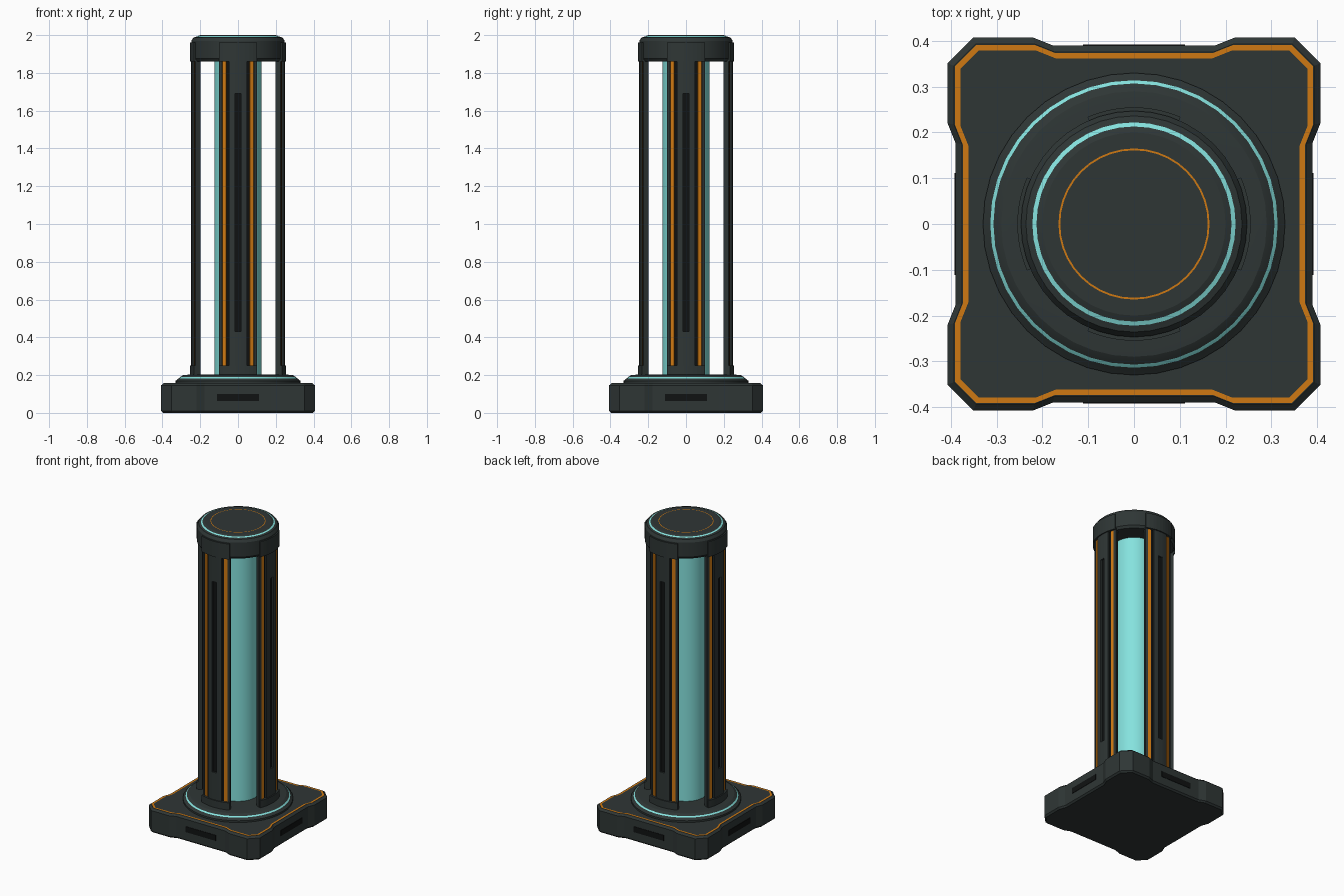
import bpy, bmesh
from math import sin, cos, pi, radians

old = bpy.data.objects.get("Cube")
if old:
    bpy.data.objects.remove(old, do_unlink=True)


def material(name, rgb):
    m = bpy.data.materials.new(name)
    m.use_nodes = True
    m.diffuse_color = (*rgb, 1)
    m.node_tree.nodes["Principled BSDF"].inputs["Base Color"].default_value = (*rgb, 1)
    return m


GREY = material("dark grey", (0.028, 0.037, 0.036))
BLACK = material("slot black", (0.005, 0.006, 0.006))
CYAN = material("glow cyan", (0.235, 0.76, 0.73))
ORANGE = material("trim orange", (0.62, 0.19, 0.006))


def finish(name, bm, mats, smooth=False):
    bmesh.ops.remove_doubles(bm, verts=bm.verts, dist=1e-5)
    bmesh.ops.recalc_face_normals(bm, faces=bm.faces)
    mesh = bpy.data.meshes.new(name)
    bm.to_mesh(mesh)
    bm.free()
    for m in mats:
        mesh.materials.append(m)
    ob = bpy.data.objects.new(name, mesh)
    bpy.context.collection.objects.link(ob)
    if smooth:
        bpy.ops.object.select_all(action='DESELECT')
        ob.select_set(True)
        bpy.context.view_layer.objects.active = ob
        bpy.ops.object.shade_smooth_by_angle(angle=radians(20))
    return ob


def loft(name, rings, mats, bands, smooth=False):
    """Skin closed rings in order and cap both ends; bands maps a band to a material slot."""
    bm = bmesh.new()
    loops = [[bm.verts.new(p) for p in ring] for ring in rings]
    n = len(loops[0])
    for k in range(len(loops) - 1):
        a, b = loops[k], loops[k + 1]
        for i in range(n):
            j = (i + 1) % n
            bm.faces.new((a[i], a[j], b[j], b[i])).material_index = bands.get(k, 0)
    bm.faces.new(loops[0][::-1])
    bm.faces.new(loops[-1])
    return finish(name, bm, mats, smooth)


def lathe(name, profile, mats, bands={}, sides=32):
    rings = [[(r * cos(2 * pi * i / sides), r * sin(2 * pi * i / sides), z)
              for i in range(sides)] for r, z in profile]
    return loft(name, rings, mats, bands, True)


def arc_blocks(name, blocks, mat):
    """Curved slabs (r0, r1, angle0, angle1, z0, z1), repeated on four sides."""
    bm = bmesh.new()
    for side in range(4):
        for r0, r1, a0, a1, z0, z1 in blocks:
            steps = max(1, round((a1 - a0) / 5))
            prev = first = None
            for i in range(steps + 1):
                a = radians(side * 90 - 90 + a0 + (a1 - a0) * i / steps)
                ring = [bm.verts.new((r * cos(a), r * sin(a), z))
                        for r, z in ((r0, z0), (r1, z0), (r1, z1), (r0, z1))]
                if prev:
                    for j in range(4):
                        k = (j + 1) % 4
                        bm.faces.new((prev[j], prev[k], ring[k], ring[j]))
                else:
                    first = ring
                prev = ring
            bm.faces.new(first)
            bm.faces.new(prev[::-1])
    # no merging across neighbouring slabs: keep every slab closed
    bmesh.ops.recalc_face_normals(bm, faces=bm.faces)
    mesh = bpy.data.meshes.new(name)
    bm.to_mesh(mesh)
    bm.free()
    mesh.materials.append(mat)
    ob = bpy.data.objects.new(name, mesh)
    bpy.context.collection.objects.link(ob)


# Base: square plinth with chamfered corner pads and an orange outline on top
def outline(d, z):
    e, m = 0.407 - d, 0.39 - d
    c, p, q = 0.351 - 0.41 * d, 0.22 - 0.2 * d, 0.177 - 0.2 * d
    side = [(-c, -e), (-p, -e), (-q, -m), (q, -m), (p, -e), (c, -e)]
    pts = []
    for k in range(4):
        co, si = (1, 0, -1, 0)[k], (0, 1, 0, -1)[k]
        pts += [(x * co - y * si, x * si + y * co, z) for x, y in side]
    return pts


loft("base", [outline(0.01, 0), outline(0, 0.01), outline(0, 0.146), outline(0.014, 0.158),
              outline(0.016, 0.158), outline(0.028, 0.158)], [GREY, ORANGE], {4: 1})

# Slots on the four base sides
bm = bmesh.new()
for k in range(4):
    co, si = (1, 0, -1, 0)[k], (0, 1, 0, -1)[k]
    cube = bmesh.ops.create_cube(bm, size=1)["verts"]
    for v in cube:
        x, y, z = v.co.x * 0.222, v.co.y * 0.005 - 0.39, v.co.z * 0.037 + 0.081
        v.co = (x * co - y * si, x * si + y * co, z)
finish("base_slots", bm, [BLACK])

# Stepped collar with a glowing ring
lathe("collar", [(0.33, 0.15), (0.33, 0.17), (0.314, 0.183), (0.307, 0.19),
                 (0.29, 0.2), (0.255, 0.203)], [GREY, CYAN], {2: 1}, 40)

# Glowing core
lathe("core", [(0.125, 0.2), (0.125, 1.865)], [CYAN])

# Cap with a glowing ring on its bevel and a thin orange ring on top
lathe("cap", [(0.236, 1.86), (0.247, 1.875), (0.247, 1.97), (0.236, 1.987), (0.222, 1.991),
              (0.213, 1.995), (0.2, 2.0), (0.165, 2.0), (0.161, 2.0)],
      [GREY, CYAN, ORANGE], {4: 1, 7: 2}, 40)

# Curved pillars on the four sides
LOW, HIGH = 0.2, 1.87
arc_blocks("pillar_backs", [(0.218, 0.234, -24, 24, LOW, HIGH)], GREY)
arc_blocks("pillar_grooves", [(0.23, 0.236, s - 2, s + 2, LOW, HIGH) for s in (-13, 13)]
           + [(0.23, 0.238, -4, 4, 0.42, 1.7)], BLACK)
arc_blocks("pillar_trim", [(0.23, 0.241, s - 2.5, s + 2.5, LOW, HIGH)
                           for s in (-17.5, 17.5)], ORANGE)
arc_blocks("pillar_edges", [(0.23, 0.245, s - 2, s + 2, LOW, HIGH) for s in (-22, 22)], GREY)
arc_blocks("pillar_plates", [(0.23, 0.248, -11.3, -3.6, LOW, HIGH),
                             (0.23, 0.248, 3.6, 11.3, LOW, HIGH),
                             (0.23, 0.248, -3.6, 3.6, LOW, 0.43),
                             (0.23, 0.248, -3.6, 3.6, 1.69, HIGH)], GREY)

# Clamps holding the pillars at the foot and on the cap
arc_blocks("pillar_clamps", [(0.218, 0.255, -23.5, 23.5, 0.2, 0.25),
                             (0.218, 0.255, -23.5, 23.5, 1.86, 1.962)], GREY)
